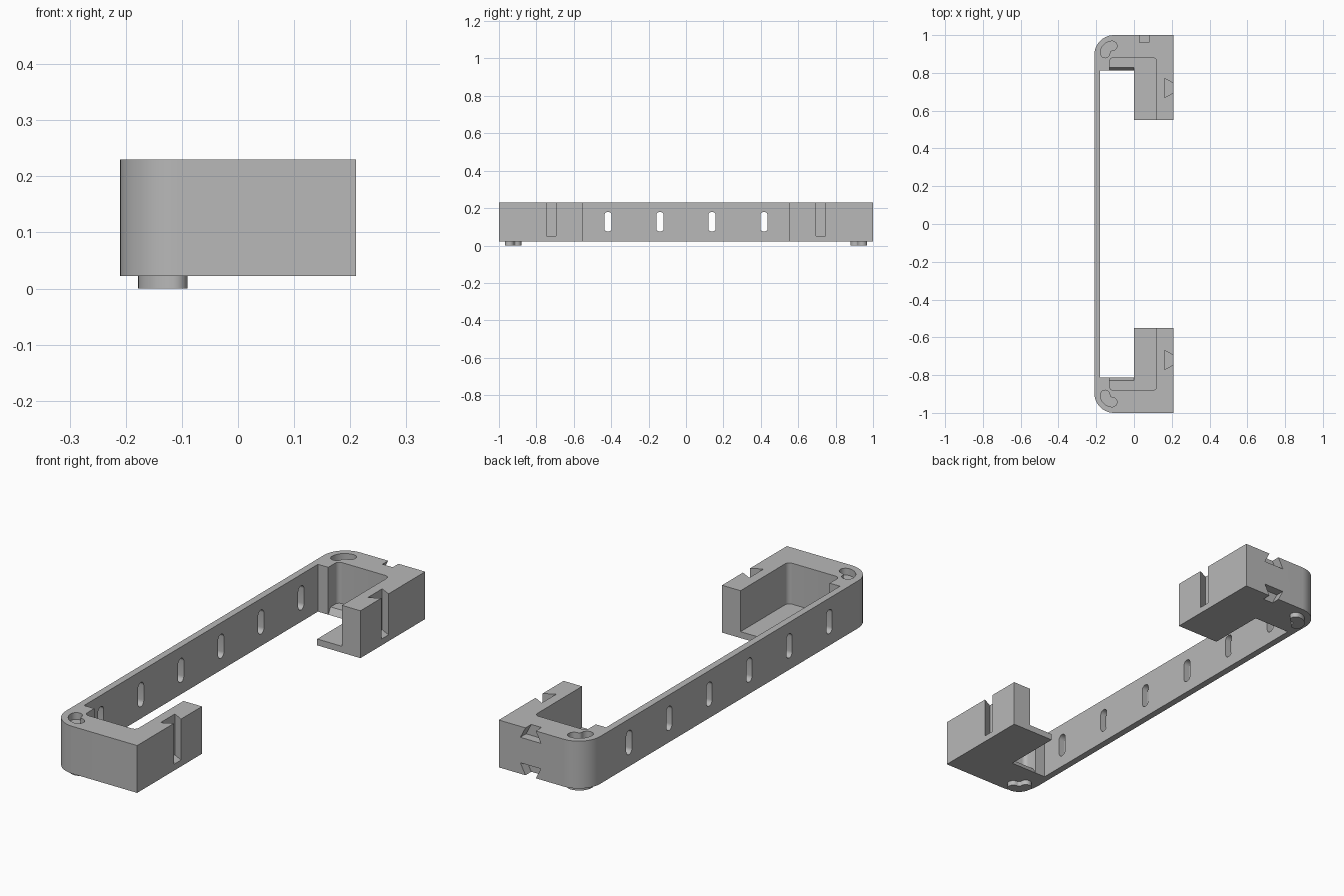
import bpy, bmesh, math
from mathutils import Vector

cube = bpy.data.objects.get("Cube")
if cube:
    bpy.data.objects.remove(cube, do_unlink=True)

grey = bpy.data.materials.new("plain grey")
grey.use_nodes = True
grey.diffuse_color = (0.48, 0.48, 0.48, 1)
grey.node_tree.nodes["Principled BSDF"].inputs["Base Color"].default_value = grey.diffuse_color

BOTTOM, TOP, FLOOR = 0.022, 0.23, 0.05


def arc(cx, cy, r, a0, a1, n=12):
    """Points on an arc, angles in degrees."""
    return [(cx + r * math.cos(math.radians(a0 + (a1 - a0) * i / n)),
             cy + r * math.sin(math.radians(a0 + (a1 - a0) * i / n))) for i in range(n + 1)]


def prism(name, pts, lo, hi, axis="z", side=1):
    """Extrude a 2D profile along an axis; side=-1 mirrors it in y."""
    place = {"z": lambda a, b, d: (a, b, d),
             "x": lambda a, b, d: (d, a, b),
             "y": lambda a, b, d: (a, d, b)}[axis]
    bm = bmesh.new()
    verts = [bm.verts.new(place(a, b, lo)) for a, b in pts]
    face = bm.faces.new(verts)
    new = bmesh.ops.extrude_face_region(bm, geom=[face])["geom"]
    move = Vector(place(0, 0, hi - lo))
    bmesh.ops.translate(bm, vec=move, verts=[g for g in new if isinstance(g, bmesh.types.BMVert)])
    for v in bm.verts:
        v.co.y *= side
    bmesh.ops.recalc_face_normals(bm, faces=bm.faces)
    mesh = bpy.data.meshes.new(name)
    bm.to_mesh(mesh)
    bm.free()
    obj = bpy.data.objects.new(name, mesh)
    mesh.materials.append(grey)
    bpy.context.collection.objects.link(obj)
    return obj


def kidney():
    """Bent slot outline following the rounded corner."""
    cx, cy, r, w = -0.115, 0.905, 0.038, 0.025
    return (arc(cx, cy, r + w, 90, 180) + arc(cx - r, cy, w, 180, 360)[1:]
            + arc(cx, cy, r - w, 180, 90)[1:] + arc(cx, cy + r, w, -90, 90)[1:-1])


def dovetail(centre, face, inward):
    """Trapezoid (across, depth) that widens away from the open face."""
    n, w, d = 0.025, 0.05, 0.048
    e = 0.01
    k = n - (w - n) * e / d
    return [(centre - k, face - inward * e), (centre + k, face - inward * e),
            (centre + w, face + inward * d), (centre - w, face + inward * d)]


# Bracket: C-shaped plan with two rounded back corners
half = [(-0.18, 0.812), (0, 0.812), (0, 0.55), (0.21, 0.55), (0.21, 1)] + arc(-0.105, 0.895, 0.105, 90, 180, 20)
outline = half + [(x, -y) for x, y in reversed(half)]
bracket = prism("bracket", outline, BOTTOM, TOP)

cutters = []
for s in (1, -1):
    # Open pocket above the thin floor
    pocket = [(-0.13, 0.5), (0.12, 0.5)] + arc(0.1, 0.86, 0.02, 0, 90, 6) + arc(-0.11, 0.86, 0.02, 90, 180, 6)
    cutters.append(prism("pocket_cutter", pocket, FLOOR, 0.3, side=s))
    # Sloped edge of the pocket floor
    slope = [(0.811, 0.02), (0.79, 0.02), (0.79, 0.06), (0.834, 0.06)]
    cutters.append(prism("floor_edge_cutter", slope, -0.13, 0, axis="x", side=s))
    # Upright dovetail groove in the arm
    groove = [(x, y) for y, x in dovetail(0.72, 0.21, -1)]
    cutters.append(prism("groove_cutter", groove, FLOOR, 0.3, side=s))
    # Socket in the top of each corner
    cutters.append(prism("socket_cutter", kidney(), TOP - 0.03, 0.3, side=s))
    # Foot under each corner
    foot = prism("left_foot" if s < 0 else "right_foot", kidney(), 0, BOTTOM + 0.002, side=s)
    foot.name = "front_foot" if s < 0 else "back_foot"

# Dovetail notches at the top and bottom of the back end
for face, inward in ((TOP, -1), (BOTTOM, 1)):
    cutters.append(prism("notch_cutter", dovetail(0.055, face, inward), 0.96, 1.05, axis="y"))

# Row of upright slots through the long wall
for i in range(6):
    y = (i - 2.5) * 0.278
    slot = arc(y, 0.16, 0.02, 0, 180) + arc(y, 0.094, 0.02, 180, 360)
    cutters.append(prism("slot_cutter", slot, -0.25, -0.15, axis="x"))

for c in cutters:
    c.hide_render = True
    mod = bracket.modifiers.new(c.name, "BOOLEAN")
    mod.operation, mod.solver, mod.object = "DIFFERENCE", "EXACT", c

# Bake the cuts and remove the cutters
bpy.context.view_layer.update()
result = bpy.data.meshes.new_from_object(bracket.evaluated_get(bpy.context.evaluated_depsgraph_get()))
bracket.modifiers.clear()
bracket.data = result
result.materials.clear()
result.materials.append(grey)
for p in result.polygons:
    p.material_index = 0
for c in cutters:
    bpy.data.objects.remove(c, do_unlink=True)

# Smooth the curves, keep edges sharp
bpy.ops.object.select_all(action="DESELECT")
for o in [bracket] + [bpy.data.objects[n] for n in ("front_foot", "back_foot")]:
    o.select_set(True)
bpy.context.view_layer.objects.active = bracket
bpy.ops.object.shade_smooth_by_angle(angle=math.radians(30))
